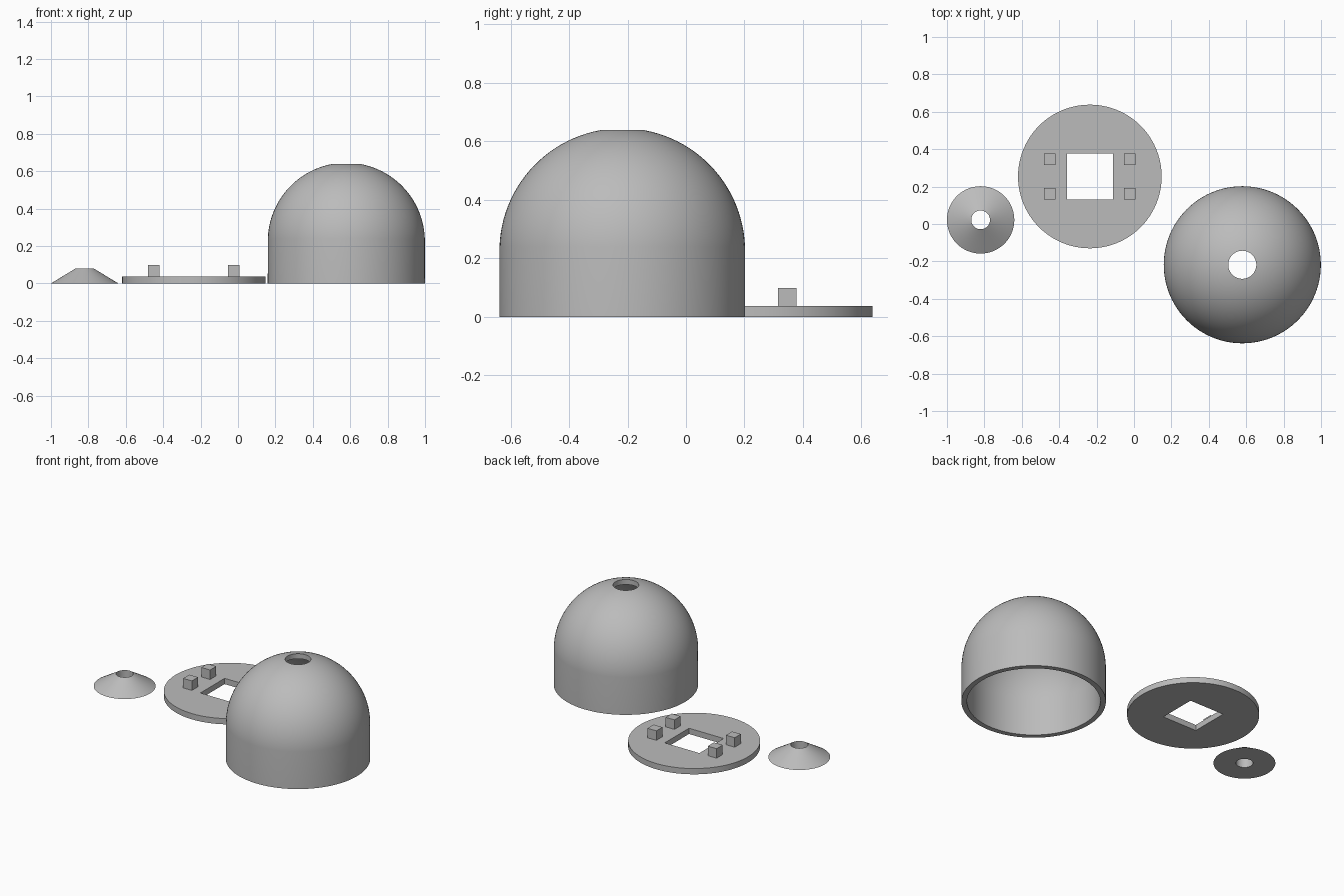
import bpy, bmesh, math

if "Cube" in bpy.data.objects:
    bpy.data.objects.remove(bpy.data.objects["Cube"])

SEG = 96

grey = bpy.data.materials.new("light grey")
grey.diffuse_color = (0.5, 0.5, 0.5, 1)
grey.use_nodes = True
grey.node_tree.nodes["Principled BSDF"].inputs["Base Color"].default_value = grey.diffuse_color


def finish(name, bm, loc, smooth=True):
    bmesh.ops.recalc_face_normals(bm, faces=bm.faces)
    mesh = bpy.data.meshes.new(name)
    bm.to_mesh(mesh)
    bm.free()
    mesh.materials.append(grey)
    ob = bpy.data.objects.new(name, mesh)
    ob.location = loc
    bpy.context.collection.objects.link(ob)
    if smooth:
        bpy.ops.object.select_all(action='DESELECT')
        ob.select_set(True)
        bpy.context.view_layer.objects.active = ob
        bpy.ops.object.shade_smooth_by_angle(angle=math.radians(30))
    return ob


def revolve(name, profile, loc):
    """Sweep a closed profile around z; each radius may be a number or a function of angle."""
    bm = bmesh.new()
    rings = []
    for i in range(SEG):
        a = 2 * math.pi * i / SEG
        ring = []
        for r, z in profile:
            rad = r(a) if callable(r) else r
            ring.append(bm.verts.new((rad * math.cos(a), rad * math.sin(a), z)))
        rings.append(ring)
    n = len(profile)
    for i in range(SEG):
        p, q = rings[i], rings[(i + 1) % SEG]
        for j in range(n):
            k = (j + 1) % n
            bm.faces.new((p[j], q[j], q[k], p[k]))
    return finish(name, bm, loc)


def arc(radius, centre_z, start_z, hole, steps=24):
    """Dome section from start_z up to the edge of the top hole."""
    a0 = math.asin((start_z - centre_z) / radius)
    a1 = math.acos(hole / radius)
    return [(radius * math.cos(a0 + (a1 - a0) * i / steps),
             centre_z + radius * math.sin(a0 + (a1 - a0) * i / steps))
            for i in range(steps + 1)]


# Hollow domed shell, open at the bottom, with a round hole in the top
HOLE, SEAM, MID = 0.075, 0.24, 0.225
outer = [(0.42, 0.0)] + arc(0.42, MID, SEAM, HOLE)
inner = [(0.388, 0.0)] + arc(0.388, MID, SEAM, HOLE)
revolve("dome_shell", outer + inner[::-1], (0.579, -0.218, 0))

# Round base plate with a square opening
PLATE = (-0.236, 0.254)
THICK = 0.037


def square(a):
    return 0.123 / max(abs(math.cos(a)), abs(math.sin(a)))


revolve("base_plate", [(square, 0), (0.384, 0), (0.384, THICK), (square, THICK)],
        (*PLATE, 0))

# Four square pegs on the plate
SIZE, TOP = 0.062, 0.098
for sx, side in ((-1, "left"), (1, "right")):
    for sy, end in ((-1, "front"), (1, "back")):
        bm = bmesh.new()
        bmesh.ops.create_cube(bm, size=1)
        bmesh.ops.scale(bm, vec=(SIZE, SIZE, TOP - THICK), verts=bm.verts)
        finish(f"peg_{end}_{side}", bm,
               (PLATE[0] + sx * 0.214, PLATE[1] + sy * 0.092, (TOP + THICK) / 2), False)

# Small cone with a hole through it
revolve("cone_cap", [(0.05, 0), (0.18, 0), (0.05, 0.079)], (-0.82, 0.022, 0))
